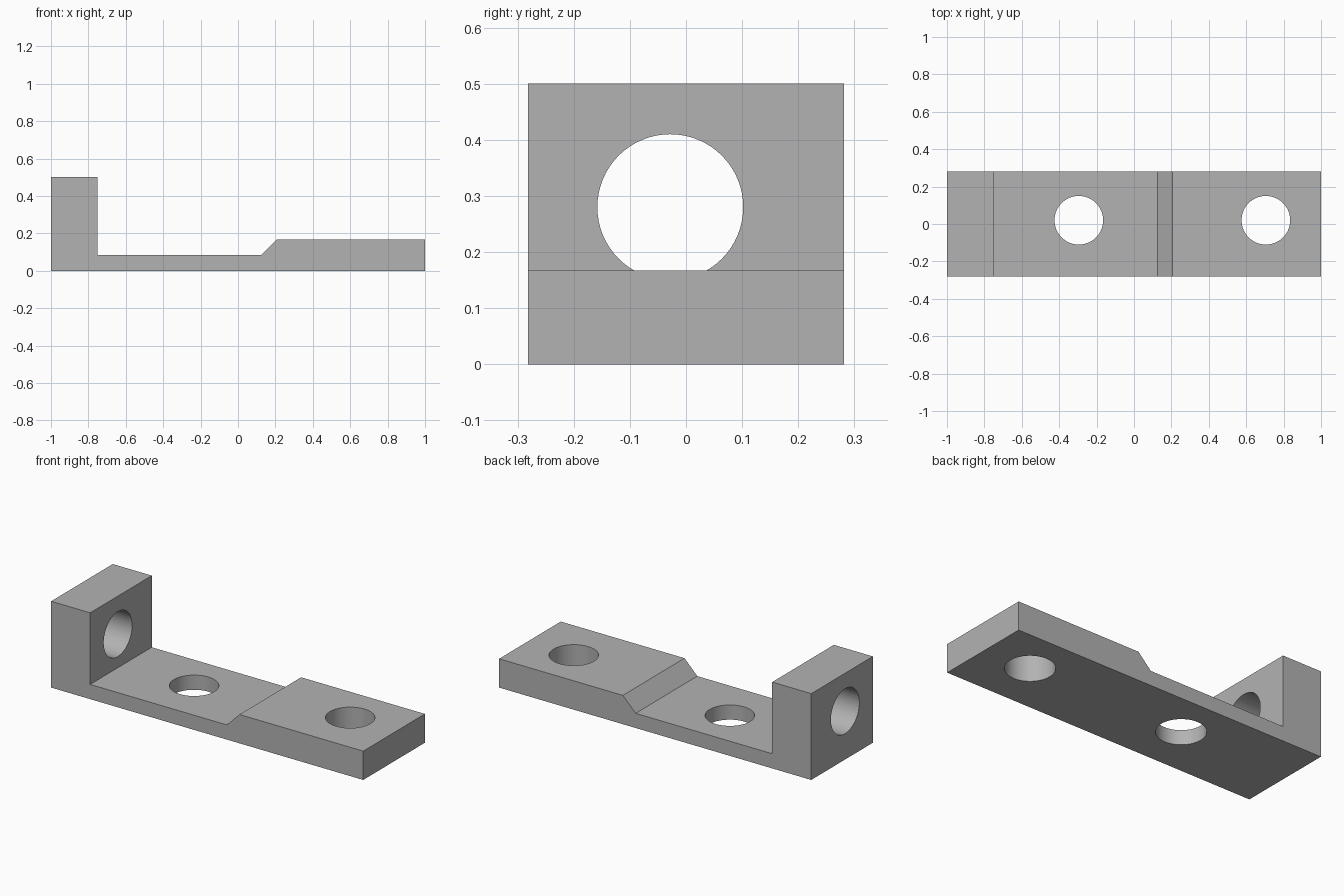
import bpy
import bmesh
from mathutils import Matrix, Vector

cube = bpy.data.objects.get("Cube")
if cube:
    bpy.data.objects.remove(cube, do_unlink=True)

HALF_WIDTH = 0.282
HOLE_RADIUS = 0.13

grey = bpy.data.materials.new("plain grey")
grey.use_nodes = True
colour = (0.45, 0.45, 0.45, 1)
grey.diffuse_color = colour
grey.node_tree.nodes["Principled BSDF"].inputs["Base Color"].default_value = colour


def add_object(name, bm):
    bmesh.ops.recalc_face_normals(bm, faces=bm.faces)
    mesh = bpy.data.meshes.new(name)
    bm.to_mesh(mesh)
    bm.free()
    mesh.materials.append(grey)
    obj = bpy.data.objects.new(name, mesh)
    bpy.context.collection.objects.link(obj)
    return obj


def drill(target, name, centre, axis):
    """Cut a round hole through the target along the given axis."""
    bm = bmesh.new()
    turn = Vector((0, 0, 1)).rotation_difference(Vector(axis)).to_matrix().to_4x4()
    bmesh.ops.create_cone(bm, cap_ends=True, segments=64, radius1=HOLE_RADIUS,
                          radius2=HOLE_RADIUS, depth=0.6,
                          matrix=Matrix.Translation(centre) @ turn)
    cutter = add_object(name, bm)
    cutter.hide_render = True
    cutter.hide_set(True)
    cut = target.modifiers.new(name, 'BOOLEAN')
    cut.operation = 'DIFFERENCE'
    cut.solver = 'EXACT'
    cut.object = cutter


# Bracket: side profile of post, thin plate, ramp and thick pad, extruded in y
profile = [(-1, 0), (1, 0), (1, 0.167), (0.207, 0.167), (0.125, 0.085),
           (-0.75, 0.085), (-0.75, 0.5), (-1, 0.5)]
bm = bmesh.new()
side = bm.faces.new([bm.verts.new((x, -HALF_WIDTH, z)) for x, z in profile])
extruded = bmesh.ops.extrude_face_region(bm, geom=[side], use_keep_orig=True)
moved = [v for v in extruded["geom"] if isinstance(v, bmesh.types.BMVert)]
bmesh.ops.translate(bm, verts=moved, vec=(0, 2 * HALF_WIDTH, 0))
bracket = add_object("bracket", bm)

# Two upright holes in the base and one lengthwise hole in the post
drill(bracket, "plate_hole_cutter", (-0.295, 0.02, 0.1), (0, 0, 1))
drill(bracket, "pad_hole_cutter", (0.705, 0.02, 0.1), (0, 0, 1))
drill(bracket, "post_hole_cutter", (-0.875, -0.028, 0.28), (1, 0, 0))

# Bake the holes, then smooth only the round hole walls
bpy.ops.object.select_all(action='DESELECT')
bracket.select_set(True)
bpy.context.view_layer.objects.active = bracket
for modifier in list(bracket.modifiers):
    bpy.ops.object.modifier_apply(modifier=modifier.name)
bpy.ops.object.shade_smooth_by_angle(angle=0.5)
for obj in [o for o in bpy.data.objects if o.name.endswith("_cutter")]:
    bpy.data.objects.remove(obj, do_unlink=True)
